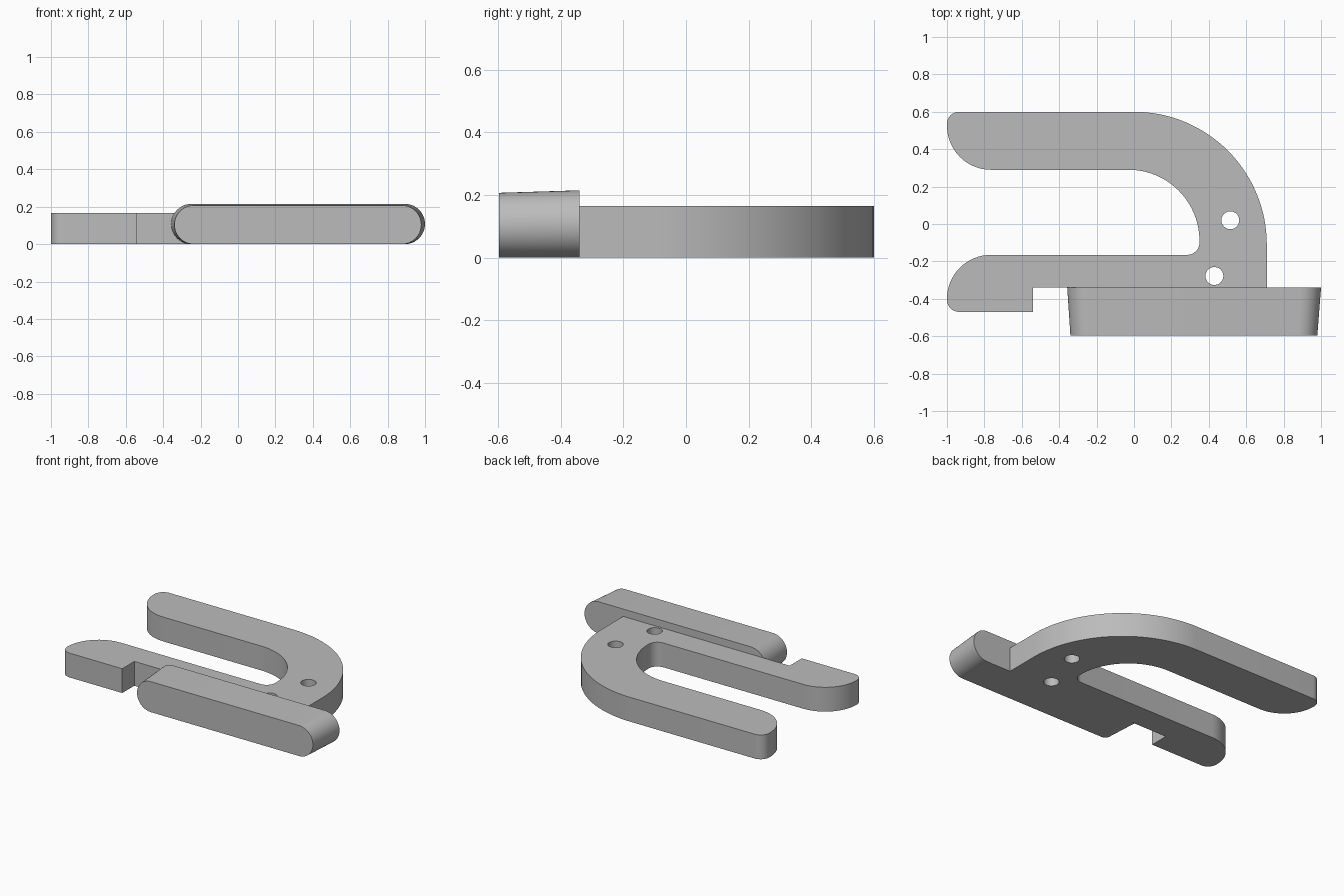
import bpy, bmesh
from math import cos, sin, radians

cube = bpy.data.objects.get("Cube")
if cube:
    bpy.data.objects.remove(cube, do_unlink=True)

grey = bpy.data.materials.new("plain grey")
grey.use_nodes = True
grey.diffuse_color = (0.5, 0.5, 0.5, 1)
grey.node_tree.nodes["Principled BSDF"].inputs["Base Color"].default_value = (0.5, 0.5, 0.5, 1)


def arc(cx, cy, r, start, end, steps=16):
    angles = [radians(start + (end - start) * i / steps) for i in range(steps + 1)]
    return [(cx + r * cos(a), cy + r * sin(a)) for a in angles]


def finish(name, bm):
    bmesh.ops.remove_doubles(bm, verts=bm.verts, dist=0.0005)
    bmesh.ops.recalc_face_normals(bm, faces=bm.faces)
    mesh = bpy.data.meshes.new(name)
    bm.to_mesh(mesh)
    bm.free()
    mesh.materials.append(grey)
    obj = bpy.data.objects.new(name, mesh)
    bpy.context.collection.objects.link(obj)
    bpy.ops.object.select_all(action='DESELECT')
    obj.select_set(True)
    bpy.context.view_layer.objects.active = obj
    bpy.ops.object.shade_smooth_by_angle(angle=radians(30))
    return obj


# Two-armed plate: outline, then two round holes
THICK = 0.165
outline = (
    arc(0, -0.11, 0.71, 0, 90, 32)               # outer bend
    + arc(-0.935, 0.535, 0.065, 90, 180, 8)      # upper arm tip
    + arc(-0.765, 0.525, 0.235, 180, 270)
    + arc(-0.03, -0.09, 0.38, 90, 0, 24)         # inner bend
    + arc(0.285, -0.1, 0.065, 0, -90, 8)
    + arc(-0.765, -0.4, 0.235, 90, 180)          # lower arm tip
    + arc(-0.935, -0.405, 0.065, 180, 270, 8)
    + [(-0.54, -0.47), (-0.54, -0.34), (0.71, -0.34)]
)
holes = [arc(x, y, 0.048, 0, 345, 23) for x, y in ((0.515, 0.02), (0.43, -0.278))]

curve = bpy.data.curves.new("plate outline", 'CURVE')
curve.dimensions = '2D'
curve.fill_mode = 'BOTH'
curve.extrude = THICK / 2
for loop in [outline] + holes:
    spline = curve.splines.new('POLY')
    spline.points.add(len(loop) - 1)
    for point, (x, y) in zip(spline.points, loop):
        point.co = (x, y, 0, 1)
    spline.use_cyclic_u = True
helper = bpy.data.objects.new("plate outline", curve)
bpy.context.collection.objects.link(helper)
bm = bmesh.new()
bm.from_mesh(helper.to_mesh())
helper.to_mesh_clear()
bpy.data.objects.remove(helper, do_unlink=True)
bmesh.ops.translate(bm, verts=bm.verts, vec=(0, 0, THICK / 2))
finish("hook_plate", bm)


# Round-ended bar, slightly tapered towards the front
def bar_ring(bm, y, left, right, height):
    r = height / 2
    pts = arc(right - r, r, r, -90, 90, 24) + arc(left + r, r, r, 90, 270, 24)
    return [bm.verts.new((x, y, z)) for x, z in pts]


bm = bmesh.new()
front = bar_ring(bm, -0.597, -0.34, 0.98, 0.207)
back = bar_ring(bm, -0.34, -0.357, 1.0, 0.215)
bm.faces.new(front)
bm.faces.new(back)
for i in range(len(front)):
    j = (i + 1) % len(front)
    bm.faces.new((front[i], front[j], back[j], back[i]))
finish("tapered_bar", bm)
